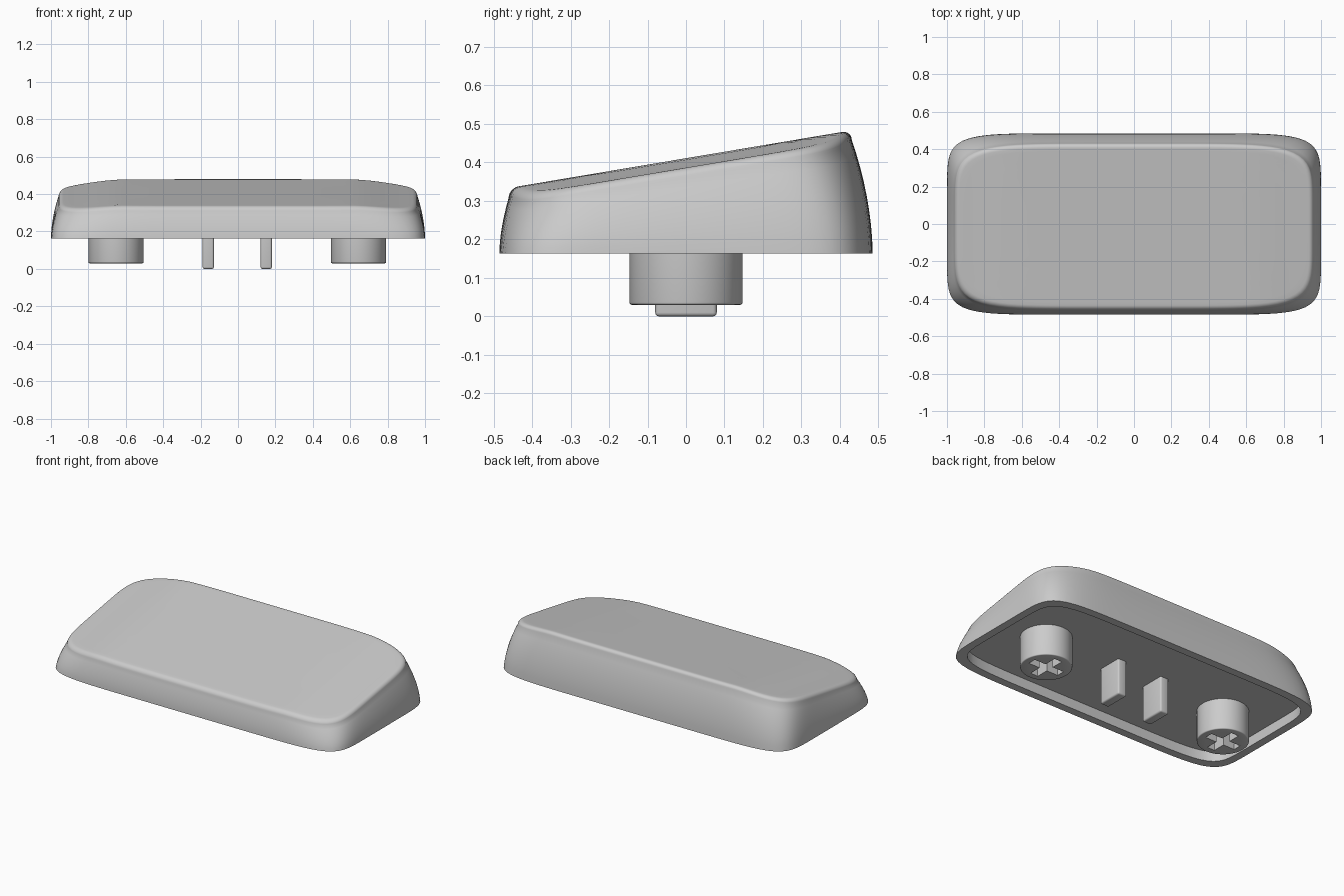
import bpy, bmesh, math

cube = bpy.data.objects.get("Cube")
if cube:
    bpy.data.objects.remove(cube, do_unlink=True)

grey = bpy.data.materials.new("light grey plastic")
grey.use_nodes = True
grey.diffuse_color = (0.6, 0.6, 0.6, 1)
grey.node_tree.nodes["Principled BSDF"].inputs["Base Color"].default_value = (0.6, 0.6, 0.6, 1)

BASE, FLOOR, SEGMENTS, FILLET = 0.163, 0.225, 160, 0.026


def finish(bm, name, angle=35):
    bmesh.ops.recalc_face_normals(bm, faces=bm.faces)
    mesh = bpy.data.meshes.new(name)
    bm.to_mesh(mesh)
    bm.free()
    mesh.materials.append(grey)
    obj = bpy.data.objects.new(name, mesh)
    bpy.context.collection.objects.link(obj)
    bpy.ops.object.select_all(action="DESELECT")
    obj.select_set(True)
    bpy.context.view_layer.objects.active = obj
    bpy.ops.object.shade_smooth_by_angle(angle=math.radians(angle))
    return obj


def top_height(x, y):
    # sloping top that sinks slightly towards both ends
    t = min(max((abs(x) - 0.6) / 0.36, 0), 1)
    return 0.411 + 0.168 * y - 0.025 * t * t * (3 - 2 * t)


def outline(half_x, front, back, power):
    # rounded rectangle with softly bowed sides
    points = []
    for i in range(SEGMENTS):
        a = 2 * math.pi * i / SEGMENTS
        c, s = math.cos(a), math.sin(a)
        r = (abs(c) ** power + abs(s) ** power) ** (-1 / power)
        points.append((half_x * r * c, (front + back) / 2 + (back - front) / 2 * r * s))
    return points


def inset_outline(f, extra=0):
    g = f ** 1.8
    return outline(1 - 0.04 * g - extra, -0.485 + 0.024 * g + extra,
                   0.485 - 0.054 * g - extra, 8 - 2 * f)


# Cap shell: recess, rim, curved walls, rounded edge and sloping top
bm = bmesh.new()
rings = []


def add_ring(points, height):
    rings.append([bm.verts.new((x, y, height(x, y))) for x, y in points])


inner = outline(0.95, -0.435, 0.435, 8)
add_ring(inner, lambda x, y: FLOOR)
add_ring(inner, lambda x, y: BASE)
for i in range(9):
    f = i / 8
    add_ring(inset_outline(f), lambda x, y: BASE + (top_height(x, y) - FILLET - BASE) * f)
for i in range(1, 7):
    a = math.pi / 2 * i / 6
    add_ring(inset_outline(1, FILLET * (1 - math.cos(a))),
             lambda x, y: top_height(x, y) - FILLET * (1 - math.sin(a)))
edge = inset_outline(1, FILLET)
for k in (0.96, 0.9, 0.82, 0.74, 0.66, 0.4):
    add_ring([(x * k, y * k) for x, y in edge], top_height)
for low, high in zip(rings, rings[1:]):
    for i in range(SEGMENTS):
        j = (i + 1) % SEGMENTS
        bm.faces.new((low[i], low[j], high[j], high[i]))
bm.faces.new(rings[0])
bm.faces.new(rings[-1])
finish(bm, "cap_shell")


def soften_bottom(bm, bottom, width):
    # round the edges around the lower end
    edges = [e for e in bm.edges if all(v.co.z < bottom + 0.001 for v in e.verts)]
    bmesh.ops.bevel(bm, geom=edges, offset=width, segments=3, profile=0.5, affect="EDGES")


# Round stems with a cross-shaped socket
def stem(name, cx):
    bottom, top = 0.03, FLOOR + 0.01
    bm = bmesh.new()
    bmesh.ops.create_cone(bm, cap_ends=True, segments=64, radius1=0.147, radius2=0.147,
                          depth=top - bottom)
    bmesh.ops.translate(bm, verts=bm.verts, vec=(cx, 0, (top + bottom) / 2))
    soften_bottom(bm, bottom, 0.006)
    obj = finish(bm, name)

    w, l = 0.026, 0.105
    quarter = [(l, -w), (l, w), (w, w)]
    bm = bmesh.new()
    verts = []
    for q in range(4):
        c, s = round(math.cos(q * math.pi / 2)), round(math.sin(q * math.pi / 2))
        verts += [bm.verts.new((cx + x * c - y * s, x * s + y * c, bottom - 0.05))
                  for x, y in quarter]
    face = bm.faces.new(verts)
    out = bmesh.ops.extrude_face_region(bm, geom=[face])["geom"]
    bmesh.ops.translate(bm, vec=(0, 0, 0.2),
                        verts=[v for v in out if isinstance(v, bmesh.types.BMVert)])
    cutter = finish(bm, name + "_cutter")
    cutter.hide_render = True

    bpy.context.view_layer.objects.active = obj
    cut = obj.modifiers.new("socket", "BOOLEAN")
    cut.operation, cut.solver, cut.object = "DIFFERENCE", "EXACT", cutter
    bpy.ops.object.modifier_apply(modifier=cut.name)
    bpy.data.objects.remove(cutter, do_unlink=True)
    bpy.ops.object.select_all(action="DESELECT")
    obj.select_set(True)
    bpy.ops.object.shade_smooth_by_angle(angle=math.radians(35))


# Flat guide posts between the stems
def post(name, cx):
    bm = bmesh.new()
    bmesh.ops.create_cube(bm, size=1)
    bmesh.ops.scale(bm, verts=bm.verts, vec=(0.06, 0.16, FLOOR + 0.01))
    bmesh.ops.translate(bm, verts=bm.verts, vec=(cx, 0, (FLOOR + 0.01) / 2))
    edges = [e for e in bm.edges if min(v.co.z for v in e.verts) < 0.001]
    bmesh.ops.bevel(bm, geom=edges, offset=0.01, segments=3, profile=0.5, affect="EDGES")
    finish(bm, name)


for side, sign in (("left", 1), ("right", -1)):
    stem(side + "_stem", sign * 0.648 - 0.004)
    post(side + "_guide_post", sign * 0.155 - 0.004)
